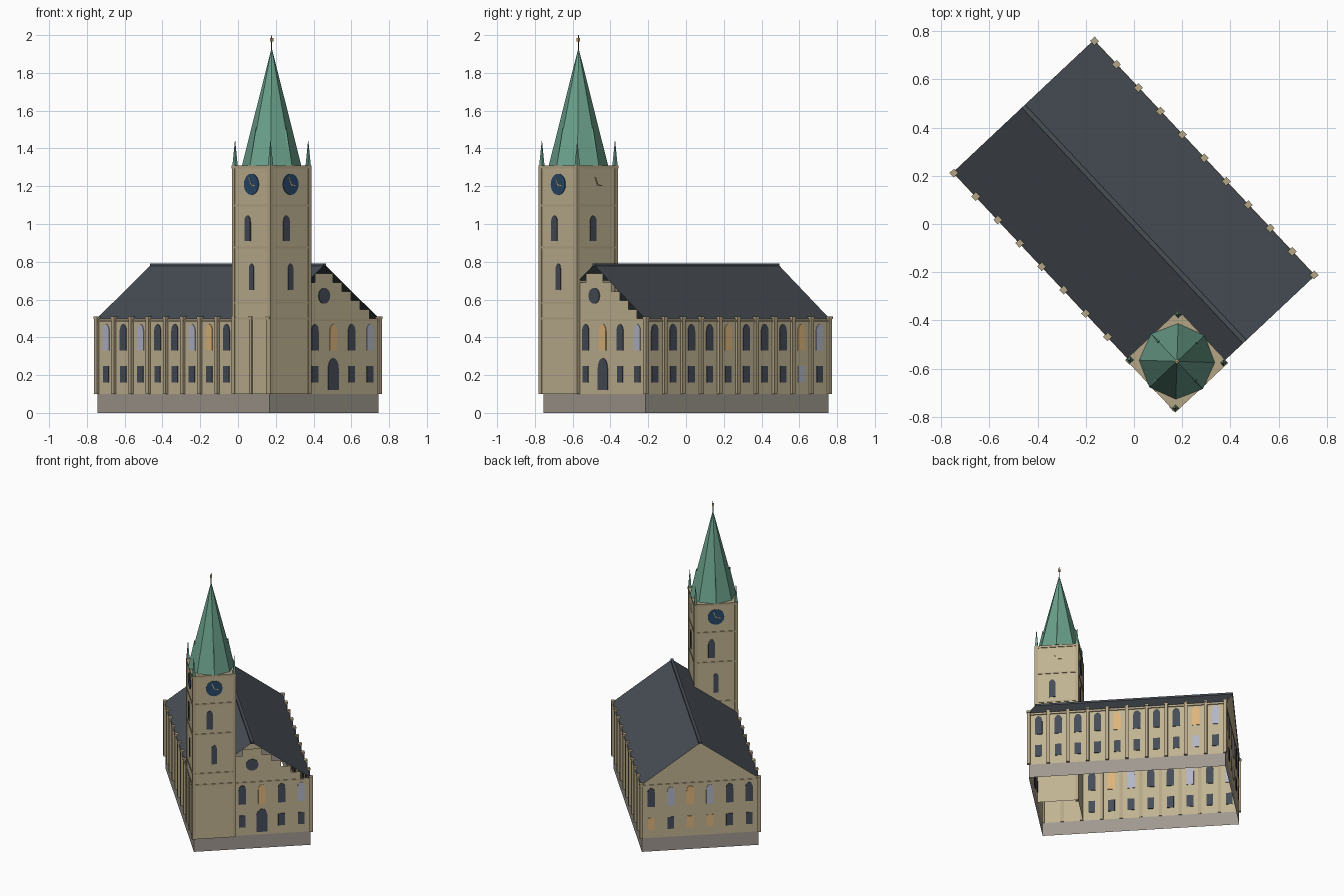
import bpy, bmesh, math
from mathutils import Matrix, Vector

if "Cube" in bpy.data.objects:
    bpy.data.objects.remove(bpy.data.objects["Cube"])

ROT = Matrix.Rotation(math.radians(43.2), 4, 'Z')   # whole building stands at an angle
HW, HL = 0.395, 0.665                               # half width / half length of hall
TC, TH = Vector((-0.26, -0.537, 0)), 0.145          # tower centre and half side
EAVE, RIDGE = 0.50, 0.785


def mat(name, r, g, b):
    m = bpy.data.materials.new(name)
    lin = [((c / 255 + 0.055) / 1.055) ** 2.4 for c in (r, g, b)]
    m.diffuse_color = (*lin, 1)
    m.use_nodes = True
    m.node_tree.nodes["Principled BSDF"].inputs["Base Color"].default_value = m.diffuse_color
    return m


WALL = mat("sandstone", 192, 179, 146)
TRIM = mat("trim_stone", 180, 166, 134)
BASE = mat("grey_plinth", 160, 152, 143)
ROOF = mat("slate", 72, 78, 85)
COPPER = mat("green_copper", 106, 160, 140)
DARK = mat("dark_glass", 70, 76, 88)
PALE = mat("pale_glass", 178, 181, 198)
WARM = mat("warm_glass", 222, 180, 122)
NAVY = mat("clock_blue", 40, 72, 104)
GOLD = mat("pale_gold", 214, 186, 130)


def finish(name, bm, m):
    me = bpy.data.meshes.new(name)
    bm.transform(ROT)
    bm.to_mesh(me)
    bm.free()
    me.materials.append(m)
    ob = bpy.data.objects.new(name, me)
    bpy.context.collection.objects.link(ob)
    return ob


def sheets(name, polys, m):
    bm = bmesh.new()
    for poly in polys:
        bm.faces.new([bm.verts.new(p) for p in poly])
    return finish(name, bm, m)


def boxes(name, items, m):
    """items: (centre, size) pairs merged into one object"""
    bm = bmesh.new()
    for c, s in items:
        bmesh.ops.create_cube(bm, size=1, matrix=Matrix.Translation(c) @ Matrix.Diagonal((*s, 1)))
    return finish(name, bm, m)


def cones(name, items, m):
    """items: (x, y, z0, z1, r0, r1, sides, turn)"""
    bm = bmesh.new()
    for x, y, z0, z1, r0, r1, n, turn in items:
        bmesh.ops.create_cone(bm, cap_ends=True, segments=n, radius1=r0, radius2=r1, depth=z1 - z0,
                              matrix=Matrix.Translation((x, y, (z0 + z1) / 2)) @ Matrix.Rotation(turn, 4, 'Z'))
    return finish(name, bm, m)


# side name -> (outward normal, direction to the right when facing the wall)
SIDES = {"front": ((0, -1, 0), (1, 0, 0)), "back": ((0, 1, 0), (-1, 0, 0)),
         "left": ((-1, 0, 0), (0, -1, 0)), "right": ((1, 0, 0), (0, 1, 0))}


def plate(name, side, origin, dist, outline, m, t=0.008):
    """thin plate set through a wall; outline in (right, z)"""
    n, r = map(Vector, SIDES[side])
    bm = bmesh.new()
    f = bm.faces.new([bm.verts.new(origin + n * (dist - t / 2) + r * s + Vector((0, 0, z))) for s, z in outline])
    ext = bmesh.ops.extrude_face_region(bm, geom=[f], use_keep_orig=True)
    bmesh.ops.translate(bm, vec=n * t, verts=[v for v in ext["geom"] if isinstance(v, bmesh.types.BMVert)])
    bmesh.ops.recalc_face_normals(bm, faces=bm.faces[:])
    return finish(name, bm, m)


def rect(s, w, z0, z1):
    return [(s - w / 2, z0), (s + w / 2, z0), (s + w / 2, z1), (s - w / 2, z1)]


def arch(s, w, z0, z1):
    h = w * 0.75
    return [(s - w / 2, z0), (s + w / 2, z0)] + [
        (s + w / 2 * math.cos(a), z1 - h + h * math.sin(a)) for a in [math.pi * i / 8 for i in range(9)]]


def disc(s, z, r, n=24):
    return [(s + r * math.cos(2 * math.pi * i / n), z + r * math.sin(2 * math.pi * i / n)) for i in range(n)]


O = Vector((0, 0, 0))


def ring(hw, hl, z0, z1, c=O):
    p = [(c.x - hw, c.y - hl), (c.x + hw, c.y - hl), (c.x + hw, c.y + hl), (c.x - hw, c.y + hl)]
    return [[(*p[i], z0), (*p[(i + 1) % 4], z0), (*p[(i + 1) % 4], z1), (*p[i], z1)] for i in range(4)]


# plinth and hall walls (open shells)
sheets("plinth", ring(HW, HL, 0, 0.1), BASE)
sheets("hall_walls", ring(HW, HL, 0.1, EAVE), WALL)

# stepped front gable, plain back gable
n = 6
su, sz = HW / n, (RIDGE - EAVE) / n
right = []
for k in range(1, n):
    right += [(k * su, RIDGE - k * sz), (k * su, RIDGE - (k + 1) * sz)]
prof = [(-u, z) for u, z in right] + right[::-1]
prof = [(-u, z) for u, z in right[::-1]] + right
sheets("stepped_gable", [[(u, -HL, z) for u, z in prof[::-1]]], WALL)
sheets("back_gable", [[(HW, HL, EAVE), (-HW, HL, EAVE), (0, HL, RIDGE)]], WALL)

# roof slopes and ridge cap
e = HL + 0.005
sheets("roof", [[(s * 0.4, -e, EAVE - 0.003), (s * 0.4, e, EAVE - 0.003), (0, e, RIDGE), (0, -e, RIDGE)][::s]
                for s in (1, -1)], ROOF)
boxes("ridge_cap", [((0, 0, RIDGE - 0.002), (0.02, 2 * e, 0.016))], ROOF)

# buttress strips with caps, and eaves cornice
pil, caps = [], []
for s in (-1, 1):
    for k in range(11):
        v = -HL + k * 0.133
        pil.append(((s * 0.4, v, 0.3), (0.022, 0.022, 0.4)))
        caps.append(((s * 0.4, v, 0.503), (0.026, 0.026, 0.012)))
boxes("buttresses", pil, TRIM)
boxes("buttress_caps", caps, TRIM)
boxes("eaves_cornice", [((s * HW, 0, 0.487), (0.014, 2 * HL, 0.012)) for s in (-1, 1)], TRIM)
boxes("front_string_course", [((0.14, -HL, 0.49), (0.51, 0.008, 0.008)), ((0, HL, 0.49), (0.79, 0.008, 0.008))], TRIM)

# hall windows: glass colours per bay (d dark, p pale, w warm), left to right facing the wall
GLASS = {"d": DARK, "p": PALE, "w": WARM}
ROWS = {"right": ("ddddwdddwp", "ddddddddpd", HW), "left": ("pdpddpwd", "dddddddd", HW),
        "front": ("  dwdp", "  d dd", HL), "back": ("dpwpdd", "wdwwdd", HL)}
for side, (upper, lower, dist) in ROWS.items():
    start = -0.5985 if side in ("left", "right") else -0.3325
    for i, (a, b) in enumerate(zip(upper, lower)):
        s = start + i * 0.133
        if a != " ":
            plate(f"{side}_upper_window", side, O, dist, arch(s, 0.05, 0.33, 0.47), GLASS[a])
        if b != " ":
            plate(f"{side}_lower_window", side, O, dist, rect(s, 0.045, 0.16, 0.247), GLASS[b])
plate("door", "front", O, HL, arch(0.0665, 0.075, 0.12, 0.29), DARK)
plate("round_window", "front", O, HL, disc(0, 0.62, 0.042), DARK)

# tower shaft, top deck, corner strips and bands
sheets("tower", ring(TH, TH, 0.1, 1.3, TC), WALL)
boxes("tower_cornice", [(TC + Vector((0, 0, 1.303)), (0.3, 0.3, 0.016))], TRIM)
corners = [(a, b) for a in (-1, 1) for b in (-1, 1)]
boxes("tower_corner_strips", [(TC + Vector((a * 0.138, b * 0.138, 0.7)), (0.022, 0.022, 1.2)) for a, b in corners], TRIM)
bands = []
for z in (0.5, 0.583, 0.875, 1.097):
    for s in (-1, 1):
        bands += [(TC + Vector((s * TH, 0, z)), (0.008, 0.27, 0.01)), (TC + Vector((0, s * TH, z)), (0.27, 0.008, 0.01))]
boxes("tower_bands", bands, TRIM)

# tower windows and clocks
for side in SIDES:
    plate("tower_upper_window", side, TC, TH, arch(-0.03, 0.046, 0.91, 1.045), DARK)
    if side != "right":
        plate("tower_lower_window", side, TC, TH, arch(0.0, 0.036, 0.65, 0.79), DARK)
        plate("clock_face", side, TC, TH, disc(0, 1.21, 0.056), NAVY)
    plate("clock_minute_hand", side, TC, TH + 0.004, [(-0.002, 1.205), (0.003, 1.21), (-0.016, 1.25), (-0.019, 1.248)], GOLD, 0.004)
    plate("clock_hour_hand", side, TC, TH + 0.004, [(0, 1.205), (0.032, 1.2), (0.032, 1.204), (0, 1.211)], GOLD, 0.004)

# spire, gablets on its base, corner pinnacles, finial
x, y = TC.x, TC.y
cones("spire", [(x, y, 1.31, 1.93, 0.157, 0.001, 8, 0)], COPPER)
cones("spire_gablets", [(x + 0.112 * a, y + 0.112 * b, 1.31, 1.51, 0.045, 0.001, 4, 0)
                        for a, b in ((1, 0), (-1, 0), (0, 1), (0, -1))], COPPER)
cones("corner_pinnacles", [(x + a * 0.137, y + b * 0.137, 1.31, 1.44, 0.014, 0.001, 4, math.pi / 4)
                           for a, b in corners], COPPER)
cones("finial_rod", [(x, y, 1.92, 2.0, 0.003, 0.002, 6, 0)], ROOF)
boxes("finial_block", [(TC + Vector((0, 0, 1.975)), (0.013, 0.013, 0.02))], GOLD)
